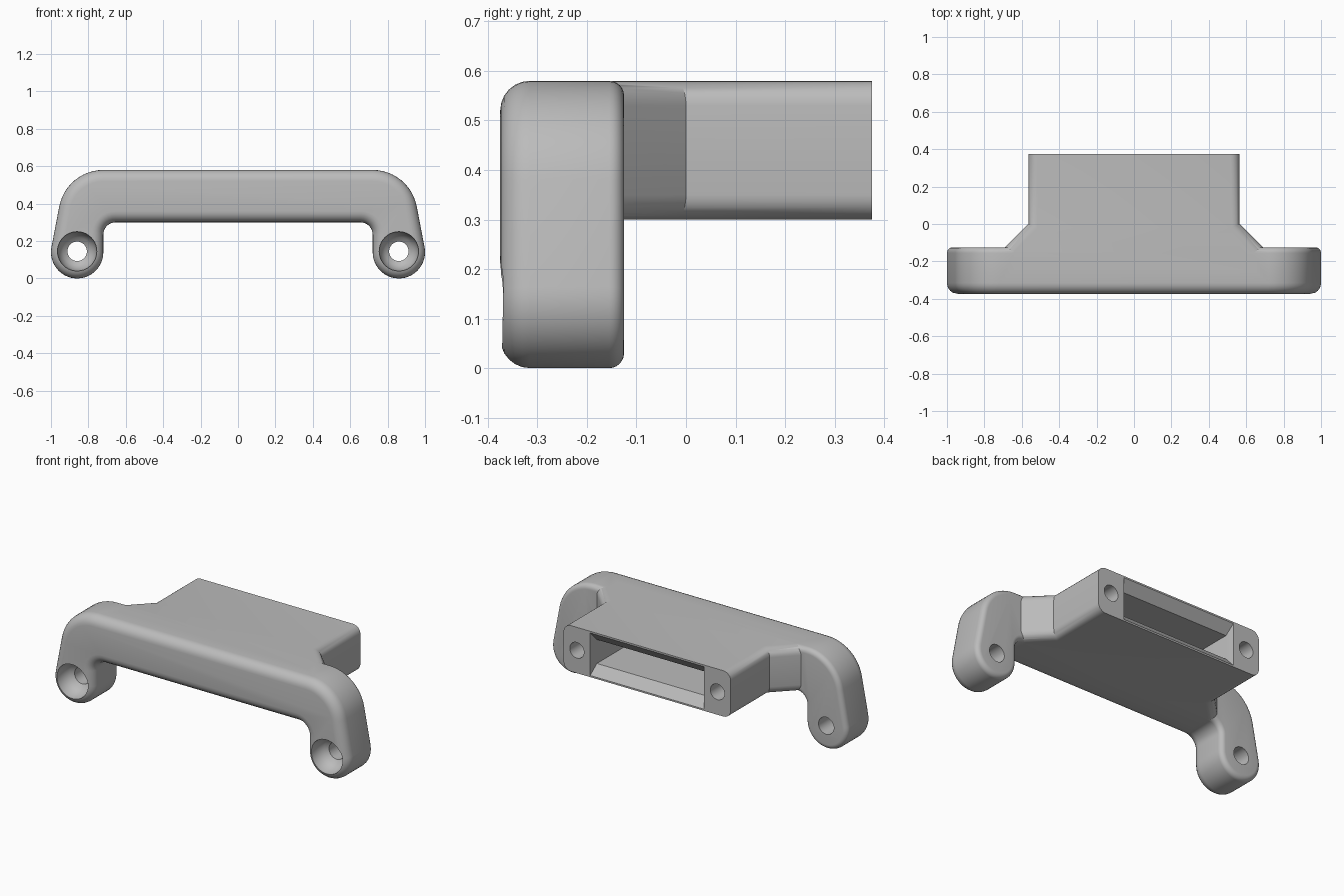
import bpy, bmesh, math

if "Cube" in bpy.data.objects:
    bpy.data.objects.remove(bpy.data.objects["Cube"])

grey = bpy.data.materials.new("plain grey")
grey.diffuse_color = (0.5, 0.5, 0.5, 1)
grey.use_nodes = True
grey.node_tree.nodes["Principled BSDF"].inputs["Base Color"].default_value = grey.diffuse_color


def loft(name, rings, bevels=()):
    """Closed solid through matching rings; bevels = (edge test, radius) pairs."""
    bm = bmesh.new()
    loops = [[bm.verts.new(p) for p in ring] for ring in rings]
    n = len(loops[0])
    bm.faces.new(loops[0])
    bm.faces.new(loops[-1])
    for a, b in zip(loops, loops[1:]):
        for i in range(n):
            j = (i + 1) % n
            bm.faces.new((a[i], a[j], b[j], b[i]))
    bmesh.ops.recalc_face_normals(bm, faces=bm.faces)
    for test, radius in bevels:
        edges = [e for e in bm.edges if test(e.verts[0].co, e.verts[1].co)]
        bmesh.ops.bevel(bm, geom=edges, offset=radius, segments=6,
                        profile=0.5, affect='EDGES', clamp_overlap=False)
    bmesh.ops.recalc_face_normals(bm, faces=bm.faces)
    me = bpy.data.meshes.new(name)
    bm.to_mesh(me)
    bm.free()
    me.materials.append(grey)
    ob = bpy.data.objects.new(name, me)
    bpy.context.collection.objects.link(ob)
    return ob


def arc(cx, cz, r, a0, a1, n):
    return [(cx + r * math.cos(math.radians(a0 + (a1 - a0) * i / n)),
             cz + r * math.sin(math.radians(a0 + (a1 - a0) * i / n))) for i in range(n + 1)]


def lathe(name, cx, cz, profile, n=40):
    """Round cutter along y from (radius, y) pairs."""
    return loft(name, [[(x, y, z) for x, z in arc(cx, cz, r, 0, 360, n)[:-1]]
                       for r, y in profile])


def combine(target, other, operation):
    mod = target.modifiers.new(operation.lower(), 'BOOLEAN')
    mod.operation = operation
    mod.solver = 'EXACT'
    mod.object = other
    bpy.context.view_layer.objects.active = target
    bpy.ops.object.modifier_apply(modifier=mod.name)
    bpy.data.objects.remove(other)


# Arched front bracket: half outline, mirrored, with rounded front and back rims
half = (arc(0.72, 0.34, 0.24, 90, 10, 12)
        + arc(0.86, 0.14, 0.14, 10, -180, 24)
        + arc(0.655, 0.235, 0.065, 0, 90, 8))
outline = half + [(-x, z) for x, z in reversed(half)]
FRONT, BACK = -0.375, -0.125
bracket = loft("bracket_body", [[(x, y, z) for x, z in outline] for y in (FRONT, BACK)], [
    (lambda a, b: max(a.y, b.y) < FRONT + 1e-4, 0.06),
    (lambda a, b: min(a.y, b.y) > BACK - 1e-4, 0.03)])

# Rear housing with slanted shoulders and rounded long edges
side = [(0.565, 0.375), (0.565, 0.0), (0.69, -0.125), (0.69, -0.25)]
plan = side + [(-x, y) for x, y in reversed(side)]
housing = loft("housing", [[(x, y, z) for x, y in plan] for z in (0.30, 0.58)], [
    (lambda a, b: abs(a.z - b.z) < 1e-4 and a.x * b.x > 0, 0.05)])
combine(bracket, housing, 'UNION')

# Deep pocket with a flared mouth
pocket = [(0.385, 0.13, 0.40), (0.385, 0.13, 0.375), (0.375, 0.073, 0.325), (0.375, 0.073, -0.30)]
cutter = loft("pocket_cutter", [[(sx * w, y, 0.44 + sz * h)
                                 for sx, sz in ((-1, -1), (1, -1), (1, 1), (-1, 1))]
                                for w, h, y in pocket])
combine(bracket, cutter, 'DIFFERENCE')

# Countersunk mounting holes in the legs and blind screw holes in the housing
for s in (-1, 1):
    leg_hole = lathe("leg_hole_cutter", s * 0.86, 0.145,
                     [(0.105, -0.42), (0.105, -0.355), (0.093, -0.315), (0.075, -0.29),
                      (0.052, -0.275), (0.052, -0.08)])
    combine(bracket, leg_hole, 'DIFFERENCE')
    screw_hole = lathe("screw_hole_cutter", s * 0.475, 0.44, [(0.048, 0.42), (0.048, 0.12)], 32)
    combine(bracket, screw_hole, 'DIFFERENCE')

# Smooth rounds, crisp edges
bpy.ops.object.select_all(action='DESELECT')
bracket.select_set(True)
bpy.context.view_layer.objects.active = bracket
bpy.ops.object.shade_smooth_by_angle(angle=math.radians(30))
